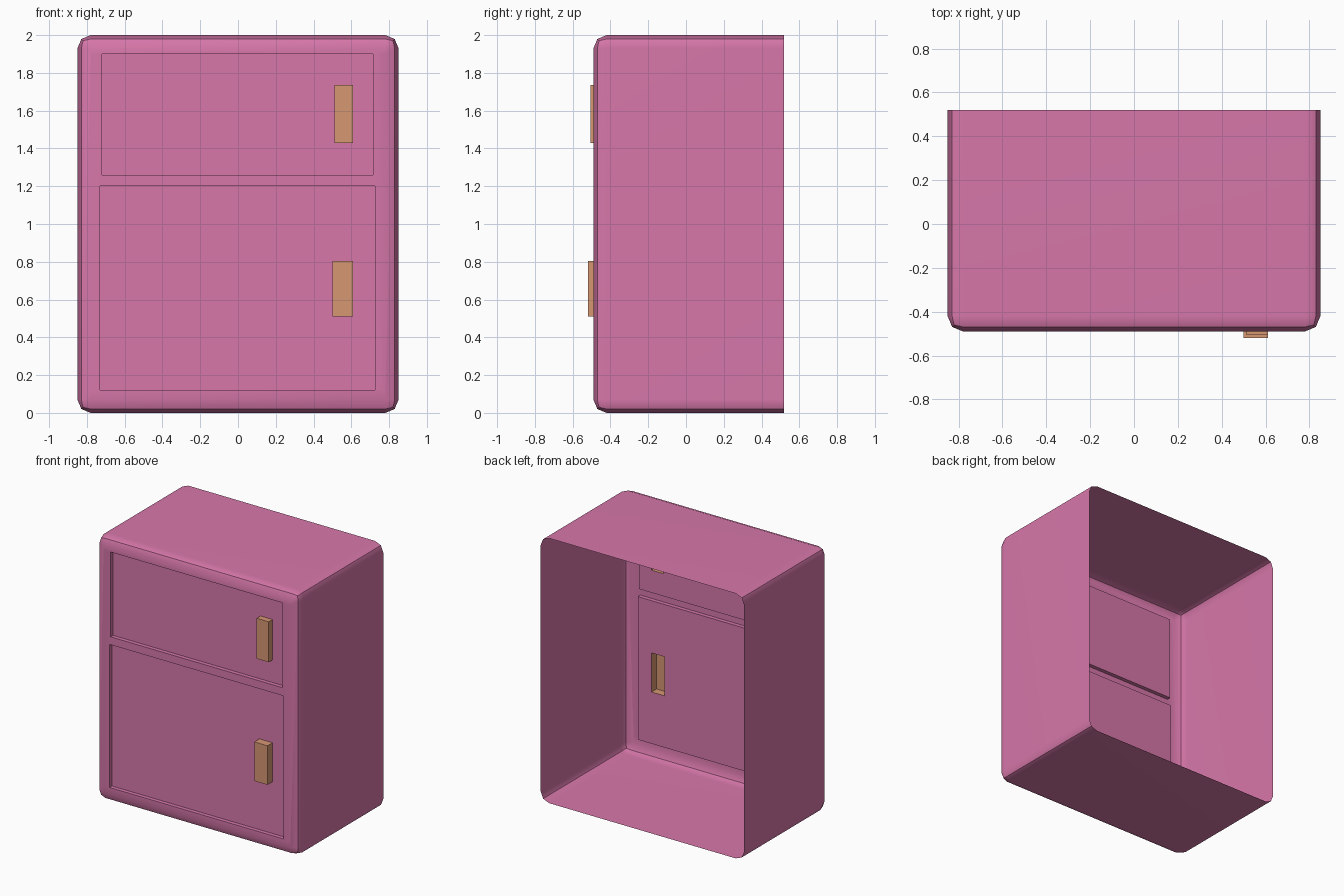
import bpy, bmesh
from mathutils import Vector

if "Cube" in bpy.data.objects:
    bpy.data.objects.remove(bpy.data.objects["Cube"])

FRONT, BACK, RECESS = -0.49, 0.52, 0.03


def material(name, rgb):
    m = bpy.data.materials.new(name)
    m.diffuse_color = (*rgb, 1.0)
    m.use_nodes = True
    m.node_tree.nodes["Principled BSDF"].inputs["Base Color"].default_value = m.diffuse_color
    return m


pink = material("pink enamel", (0.68, 0.185, 0.40))
tan = material("tan handle", (0.68, 0.31, 0.17))


def finish(bm, name, mat):
    me = bpy.data.meshes.new(name)
    bm.normal_update()
    bm.to_mesh(me)
    bm.free()
    me.materials.append(mat)
    ob = bpy.data.objects.new(name, me)
    bpy.context.collection.objects.link(ob)
    return ob


def box(x0, x1, y0, y1, z0, z1):
    bm = bmesh.new()
    bmesh.ops.create_cube(bm, size=1)
    for v in bm.verts:
        v.co = Vector((x1 if v.co.x > 0 else x0,
                       y1 if v.co.y > 0 else y0,
                       z1 if v.co.z > 0 else z0))
    return bm


def delete_back(bm, y):
    back = [f for f in bm.faces if all(abs(v.co.y - y) < 1e-4 for v in f.verts)]
    bmesh.ops.delete(bm, geom=back, context='FACES')


def face_at(bm, x, z, y):
    """Front-facing flat face at depth y that covers the point (x, z)."""
    for f in bm.faces:
        if all(abs(v.co.y - y) < 1e-4 for v in f.verts):
            xs = [v.co.x for v in f.verts]
            zs = [v.co.z for v in f.verts]
            if min(xs) < x < max(xs) and min(zs) < z < max(zs):
                return f


def cut_rect(bm, rect, y):
    """Cut a rectangle out of a flat front face and return the inner face."""
    x0, x1, z0, z1 = rect
    cx, cz = (x0 + x1) / 2, (z0 + z1) / 2
    for co, no in (((0, 0, z0), (0, 0, 1)), ((0, 0, z1), (0, 0, 1)),
                   ((x0, 0, 0), (1, 0, 0)), ((x1, 0, 0), (1, 0, 0))):
        f = face_at(bm, cx, cz, y)
        bmesh.ops.bisect_plane(bm, geom=[f] + list(f.edges) + list(f.verts),
                               plane_co=co, plane_no=no, dist=1e-5)
    bm.normal_update()
    return face_at(bm, cx, cz, y)


# Cabinet shell: rounded box, open at the back
bm = box(-0.85, 0.85, FRONT, BACK, 0, 2)
edges = [e for e in bm.edges if not all(v.co.y > 0 for v in e.verts)]
bmesh.ops.bevel(bm, geom=edges, offset=0.07, segments=2, profile=0.5, affect='EDGES')
delete_back(bm, BACK)

# Each door: recess rectangle, handle rectangle, handle front depth
doors = {
    "upper": ((-0.72, 0.715, 1.26, 1.90), (0.51, 0.61, 1.43, 1.735), -0.505),
    "lower": ((-0.73, 0.725, 0.12, 1.20), (0.50, 0.61, 0.51, 0.805), -0.52),
}
for name, (door, grip, grip_front) in doors.items():
    # Recessed door panel
    f = cut_rect(bm, door, FRONT)
    bmesh.ops.inset_individual(bm, faces=[f], thickness=0, depth=-RECESS)
    # Opening behind the hollow handle
    hole = cut_rect(bm, grip, FRONT + RECESS)
    bmesh.ops.delete(bm, geom=[hole], context='FACES_ONLY')
    # Hollow handle
    hb = box(grip[0], grip[1], grip_front, FRONT + RECESS, grip[2], grip[3])
    delete_back(hb, FRONT + RECESS)
    finish(hb, name + "_handle", tan)

cabinet = finish(bm, "cabinet", pink)

# Smooth rounded edges, flat panels
bpy.context.view_layer.objects.active = cabinet
cabinet.select_set(True)
bpy.ops.object.shade_smooth_by_angle(angle=0.52)
wn = cabinet.modifiers.new("weighted_normals", 'WEIGHTED_NORMAL')
wn.keep_sharp = True
